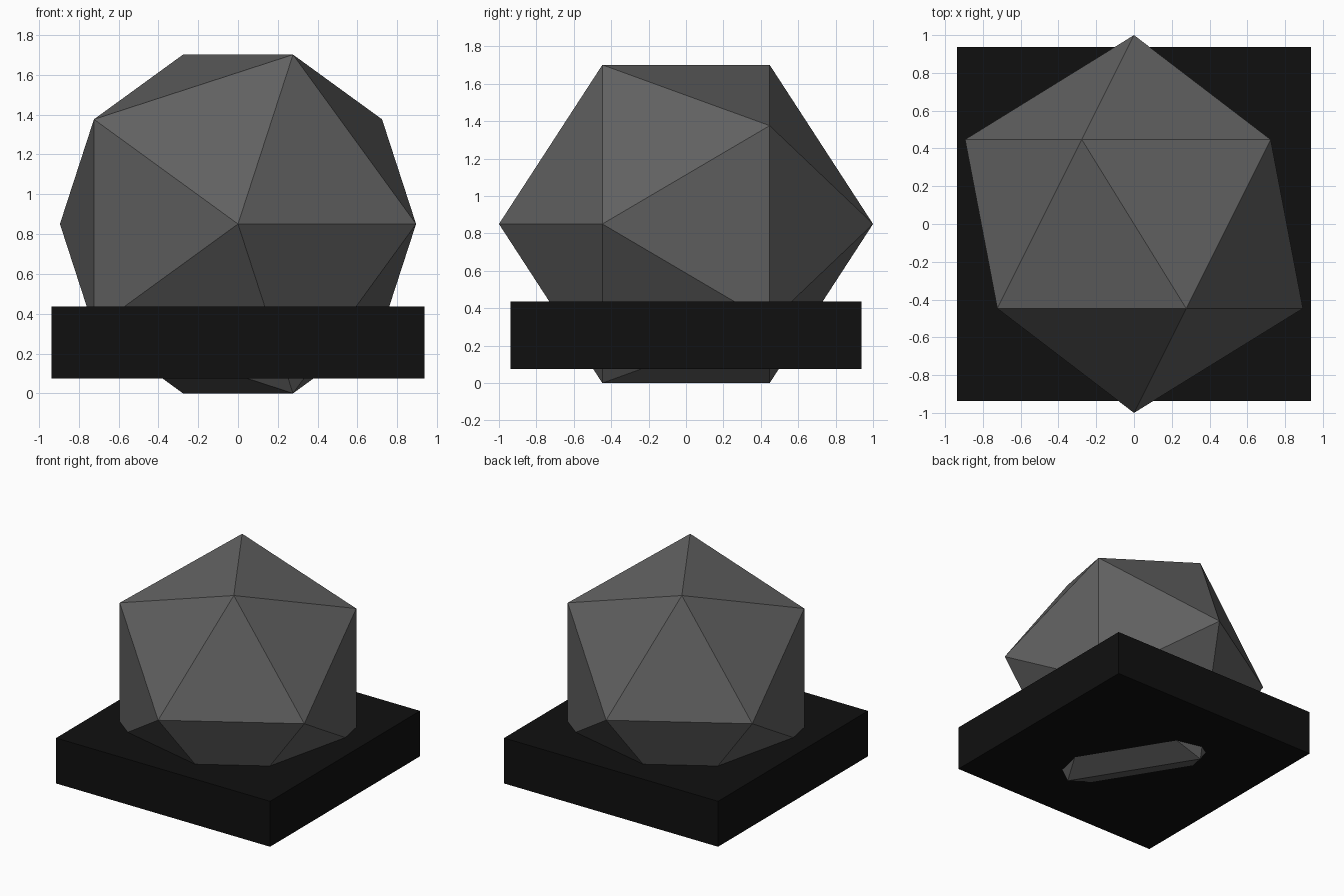
import bpy
import math

if "Cube" in bpy.data.objects:
    bpy.data.objects.remove(bpy.data.objects["Cube"])


def material(name, value):
    mat = bpy.data.materials.new(name)
    mat.diffuse_color = (value, value, value, 1)
    mat.use_nodes = True
    mat.node_tree.nodes["Principled BSDF"].inputs["Base Color"].default_value = mat.diffuse_color
    return mat


# Faceted ball: icosahedron lying with its poles along y, lowest edge on the floor
bpy.ops.mesh.primitive_ico_sphere_add(subdivisions=1, radius=1,
                                      location=(0, 0, 0.8506),
                                      rotation=(math.pi / 2, 0, 0))
ball = bpy.context.object
ball.name = "faceted_ball"
ball.data.materials.append(material("dark_grey", 0.12))

# Square slab around the lower part of the ball
bpy.ops.mesh.primitive_cube_add(size=1, location=(0, 0, 0.255))
slab = bpy.context.object
slab.name = "base_slab"
slab.scale = (1.876, 1.876, 0.36)
bpy.ops.object.transform_apply(location=False, rotation=False, scale=True)
slab.data.materials.append(material("black", 0.005))
